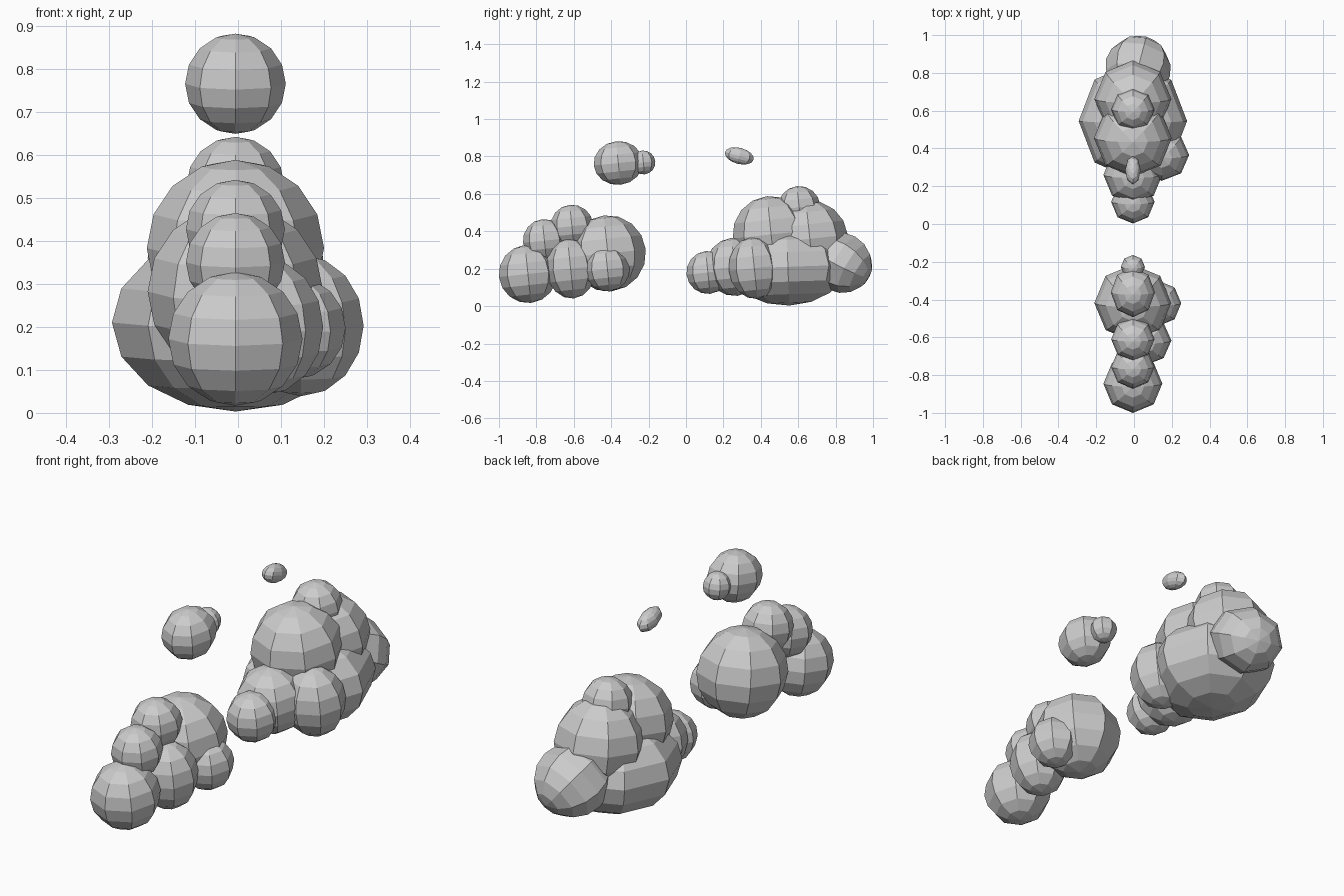
import bpy
from math import radians

if "Cube" in bpy.data.objects:
    bpy.data.objects.remove(bpy.data.objects["Cube"])

CX = -0.006  # shared centre line of the puffs


def puff(name, loc, size, tilt=6, turn=0):
    """Low-poly flat-shaded ball: 8 segments, 8 rings, slightly tilted."""
    bpy.ops.mesh.primitive_uv_sphere_add(
        segments=8, ring_count=8, radius=1, location=loc,
        rotation=(radians(tilt), 0, radians(turn)))
    ob = bpy.context.object
    ob.name = name
    ob.scale = size if isinstance(size, tuple) else (size,) * 3
    return ob


# Front cloud bank
puff("front_cloud_nose", (CX, -0.845, 0.172), 0.156)
puff("front_cloud_step", (CX, -0.757, 0.35), 0.115)
puff("front_cloud_top", (CX, -0.61, 0.427), 0.115)
puff("front_cloud_body", (CX, -0.418, 0.282), 0.204)
puff("front_cloud_side", (0.058, -0.617, 0.2), (0.14, 0.132, 0.16))
puff("front_cloud_side_small", (0.13, -0.42, 0.198), 0.12)

# Rear cloud bank
puff("rear_cloud_base", (CX, 0.545, 0.21), (0.287, 0.31, 0.207), 2)
puff("rear_cloud_body", (CX, 0.455, 0.383), 0.206)
puff("rear_cloud_top", (CX, 0.605, 0.528), 0.114)
puff("rear_cloud_shoulder", (CX, 0.662, 0.36), 0.204)
puff("rear_cloud_tail", (0.022, 0.83, 0.232), (0.175, 0.16, 0.17), -118, -15)
puff("rear_cloud_nose", (CX, 0.117, 0.18), 0.115)
puff("rear_cloud_neck", (CX, 0.26, 0.21), 0.156)
puff("rear_cloud_side", (0.147, 0.365, 0.203), (0.145, 0.137, 0.165))

# Floating puffs above the banks
puff("floating_puff", (CX, -0.362, 0.765), (0.117, 0.132, 0.117))
puff("floating_puff_small", (CX, -0.228, 0.768), 0.064)
puff("floating_wisp", (CX, 0.285, 0.803), (0.041, 0.079, 0.043), -15)
